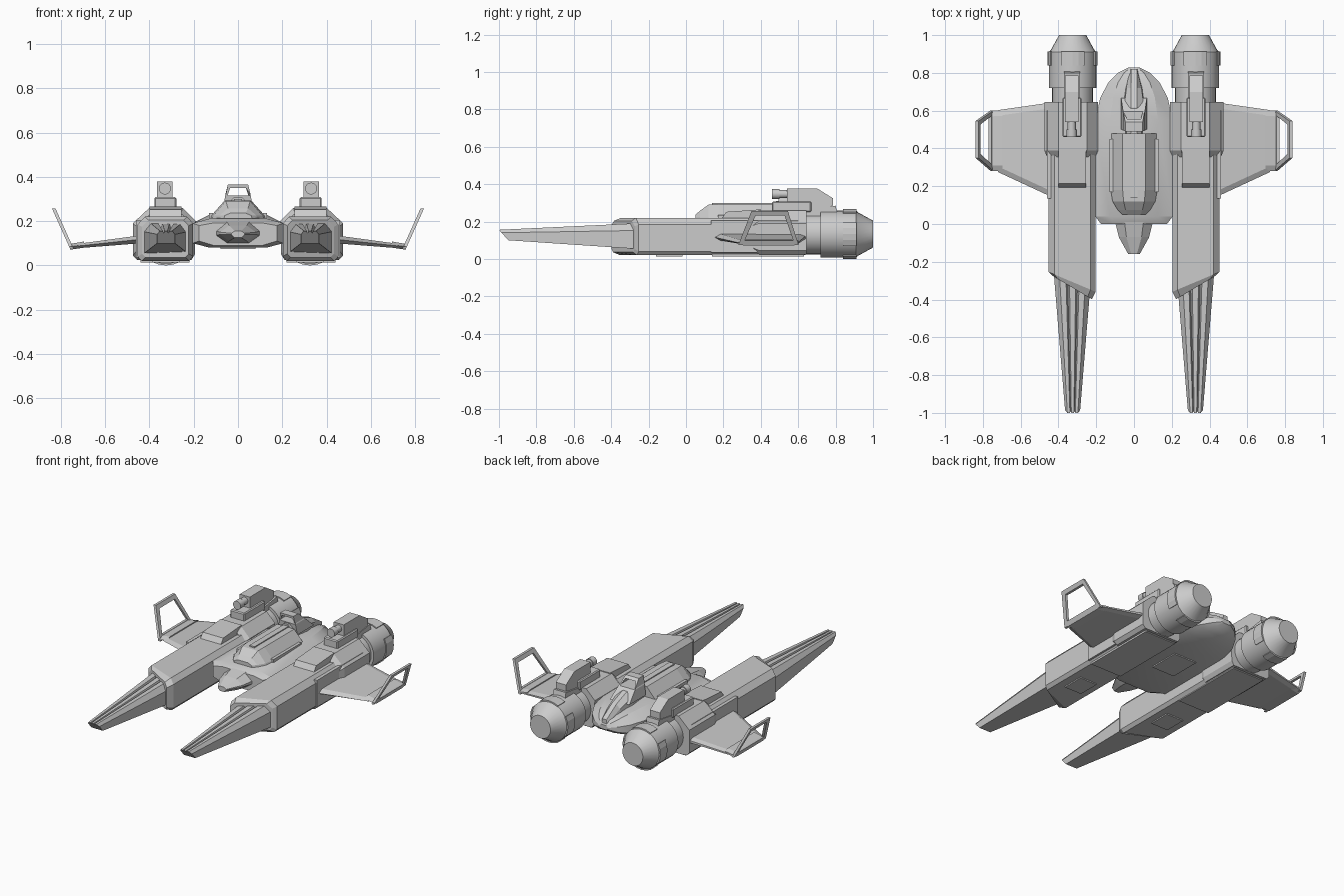
import bpy, bmesh
from math import sin, cos, radians, pi

if "Cube" in bpy.data.objects:
    bpy.data.objects.remove(bpy.data.objects["Cube"])


def finish(name, bm, mirror, smooth=False, bevel=0):
    bmesh.ops.recalc_face_normals(bm, faces=bm.faces)
    me = bpy.data.meshes.new(name)
    bm.to_mesh(me)
    bm.free()
    ob = bpy.data.objects.new(name, me)
    bpy.context.collection.objects.link(ob)
    if bevel:
        b = ob.modifiers.new("Bevel", 'BEVEL')
        b.width, b.segments = bevel, 1
    if mirror:
        m = ob.modifiers.new("Mirror", 'MIRROR')
        m.use_clip = False
        m.use_mirror_merge = False
    if smooth:
        bpy.ops.object.select_all(action='DESELECT')
        ob.select_set(True)
        bpy.context.view_layer.objects.active = ob
        bpy.ops.object.shade_smooth_by_angle(angle=radians(25))
    return ob


def loft(name, rings, mirror=True, closed=False, **kw):
    """Bridge rings of equal length; closed joins last ring to first."""
    bm = bmesh.new()
    vs = [[bm.verts.new(p) for p in r] for r in rings]
    n = len(vs[0])
    pairs = list(zip(vs, vs[1:])) + ([(vs[-1], vs[0])] if closed else [])
    for a, b in pairs:
        for i in range(n):
            j = (i + 1) % n
            bm.faces.new((a[i], a[j], b[j], b[i]))
    if not closed:
        bm.faces.new(vs[0])
        bm.faces.new(vs[-1])
    return finish(name, bm, mirror, **kw)


def side_prism(name, yz, x0, x1, **kw):
    return loft(name, [[(x, y, z) for y, z in yz] for x in (x0, x1)], **kw)


def box(name, x, y, z, **kw):
    return side_prism(name, [(y[0], z[0]), (y[1], z[0]), (y[1], z[1]), (y[0], z[1])], *x, **kw)


CX, CZ = 0.325, 0.133

# Nacelle hull with slanted front
hull = [(.203, .04), (.22, .02), (.435, .02), (.453, .04), (.453, .185), (.42, .22), (.23, .22), (.203, .19)]


def hull_ring(y, scale=1, slant=0):
    return [(CX + (x - CX) * scale, y + slant * (x - .2), .12 + (z - .12) * scale) for x, z in hull]


loft("nacelle_hull", [hull_ring(-.40, .84, .5), hull_ring(-.36, 1, .42), hull_ring(.64)])

# Rear saddle wrapped round the nacelle
saddle = [(.195, .05), (.21, .025), (.455, .025), (.475, .045), (.475, .19), (.40, .26), (.25, .26), (.19, .20)]
loft("nacelle_saddle", [
    [(CX + (x - CX) * .9, .355, .13 + (z - .13) * .8) for x, z in saddle],
    [(x, .39, z) for x, z in saddle],
    [(x, .645, z) for x, z in saddle]])
box("wing_root_panel", (.44, .461), (.135, .60), (.035, .205))
side_prism("nacelle_top_wedge", [(.19, .215), (.215, .252), (.40, .265), (.40, .215)], .255, .40)
box("nacelle_belly_hatch", (.265, .385), (-.16, -.02), (.013, .03))
box("nacelle_belly_plate", (.22, .44), (.14, .63), (.014, .03))

# Forward prong with two grooves along its top
half = [(1, 0), (1, .72), (.7, 1), (.36, 1), (.27, .8), (.17, 1)]
prong = half + [(-u, v) for u, v in reversed(half)]


def prong_ring(y, w, z0, z1, lean=0):
    return [(CX + u * w, y - lean * v, z0 + (z1 - z0) * v) for u, v in prong]


loft("prong", [prong_ring(-.95, .04, .10, .156, .05), prong_ring(-.28, .098, .055, .19)])

# Engine
def lathe(name, prof, cx, cz, n=28):
    return loft(name, [[(cx + r * cos(2 * pi * i / n), y, cz + r * sin(2 * pi * i / n))
                        for i in range(n)] for y, r in prof], smooth=True)


lathe("engine", [(.60, .108), (.72, .108), (.72, .126), (.91, .126), (.92, .116), (1.0, .072)], CX, CZ)
for k in range(4):
    arc = [radians(90 * k + a) for a in (-28, -14, 0, 14, 28)]
    prof = [(.133, a) for a in arc] + [(.115, a) for a in reversed(arc)]
    loft(f"engine_collar_pad_{k + 1}", [[(CX + r * cos(a), y, CZ + r * sin(a)) for r, a in prof]
                                        for y in (.84, .912)])
side_prism("engine_top_fairing", [(.63, .20), (.63, .26), (.80, .285), (.81, .24)], .285, .37)

# Gun turret
box("gun_base", (.278, .378), (.46, .67), (.25, .308), bevel=.006)
side_prism("gun_body", [(.54, .30), (.54, .378), (.70, .378), (.785, .325), (.785, .285), (.70, .26), (.60, .26)],
           .295, .366)
lathe("gun_barrel", [(.49, .022), (.56, .022)], .33, .347, 16)
lathe("gun_muzzle", [(.46, .027), (.50, .027)], .33, .347, 16)

# Wing and thicker tip plate
def wing_ring(x, y0, y1, z, t):
    return [(x, y0, z), (x, y0 + .03, z + t), (x, y1 - .03, z + t), (x, y1, z + t * .4),
            (x, y1, z - t * .4), (x, y1 - .03, z - t), (x, y0 + .03, z - t)]


loft("wing", [wing_ring(.44, .145, .643, .118, .018), wing_ring(.72, .275, .603, .088, .010)])
loft("wing_tip_plate", [wing_ring(.695, .28, .602, .094, .014), wing_ring(.758, .28, .60, .084, .013)])


# Open winglet frame, canted outward
def frame_ring(pts, dx):
    return [(.758 + (z - .075) * .45 + dx, y, z) for y, z in pts]


outer = [(.28, .075), (.35, .256), (.545, .256), (.602, .075)]
inner = [(.315, .10), (.372, .232), (.527, .232), (.573, .10)]
loft("winglet", [frame_ring(outer, 0), frame_ring(outer, -.016), frame_ring(inner, -.016), frame_ring(inner, 0)],
     closed=True)


# Central fuselage
def body_ring(y, w, z0, z1, z2, z3, k=.62):
    return [(-k * w, y, z0), (k * w, y, z0), (w, y, z1), (w, y, z2),
            (k * w, y, z3), (-k * w, y, z3), (-w, y, z2), (-w, y, z1)]


loft("fuselage", [body_ring(*s) for s in (
    (.0, .175, .09, .11, .18, .192), (.04, .205, .08, .10, .19, .212), (.55, .205, .08, .10, .19, .23),
    (.67, .178, .088, .11, .182, .226), (.75, .135, .10, .12, .172, .21),
    (.80, .085, .12, .13, .165, .19), (.828, .03, .14, .145, .155, .168))], mirror=False, smooth=True)
loft("nose", [body_ring(*s, .5) for s in (
    (-.16, .03, .125, .14, .145, .155), (-.07, .08, .11, .14, .15, .18), (.01, .10, .10, .135, .155, .197),
    (.10, .10, .10, .13, .16, .22))], mirror=False)
box("belly_hatch", (-.08, .08), (.26, .46), (.073, .09), mirror=False)


# Canopy with rails along the sides
def canopy_ring(y, wb, wt, zt, zb=.20):
    return [(-wb, y, zb), (wb, y, zb), (wb * .93, y, zb + .025), (wt, y, zt),
            (-wt, y, zt), (-wb * .93, y, zb + .025)]


loft("canopy", [canopy_ring(.05, .065, .035, .236), canopy_ring(.075, .09, .045, .258),
                canopy_ring(.12, .118, .055, .29), canopy_ring(.18, .13, .06, .293),
                canopy_ring(.48, .13, .06, .293)], mirror=False)
box("canopy_rail", (.112, .131), (.17, .45), (.20, .236))
box("canopy_roof_strip", (-.018, .018), (.14, .48), (.28, .299), mirror=False)


# Open arch behind the canopy, sweeping back onto a spine
def arch_ring(y, sweep, w, top, base=.25):
    return [(s * x, y + sweep * (.365 - z), z) for s, x, z in
            ((-1, w + .022, base), (-1, w, top), (1, w, top), (1, w + .022, base))]


loft("arch", [arch_ring(.49, .1, .046, .365), arch_ring(.54, 1.1, .046, .365),
              arch_ring(.54, 1.1, .036, .350, .315), arch_ring(.49, .1, .036, .350, .315)],
     mirror=False, closed=True)
loft("spine", [[(-w, y, .17), (w, y, .17), (w * .8, y, z - .025), (.015, y, z), (-.015, y, z), (-w * .8, y, z - .025)]
               for y, w, z in ((.48, .05, .31), (.62, .065, .30), (.72, .05, .262), (.82, .022, .20))], mirror=False)
